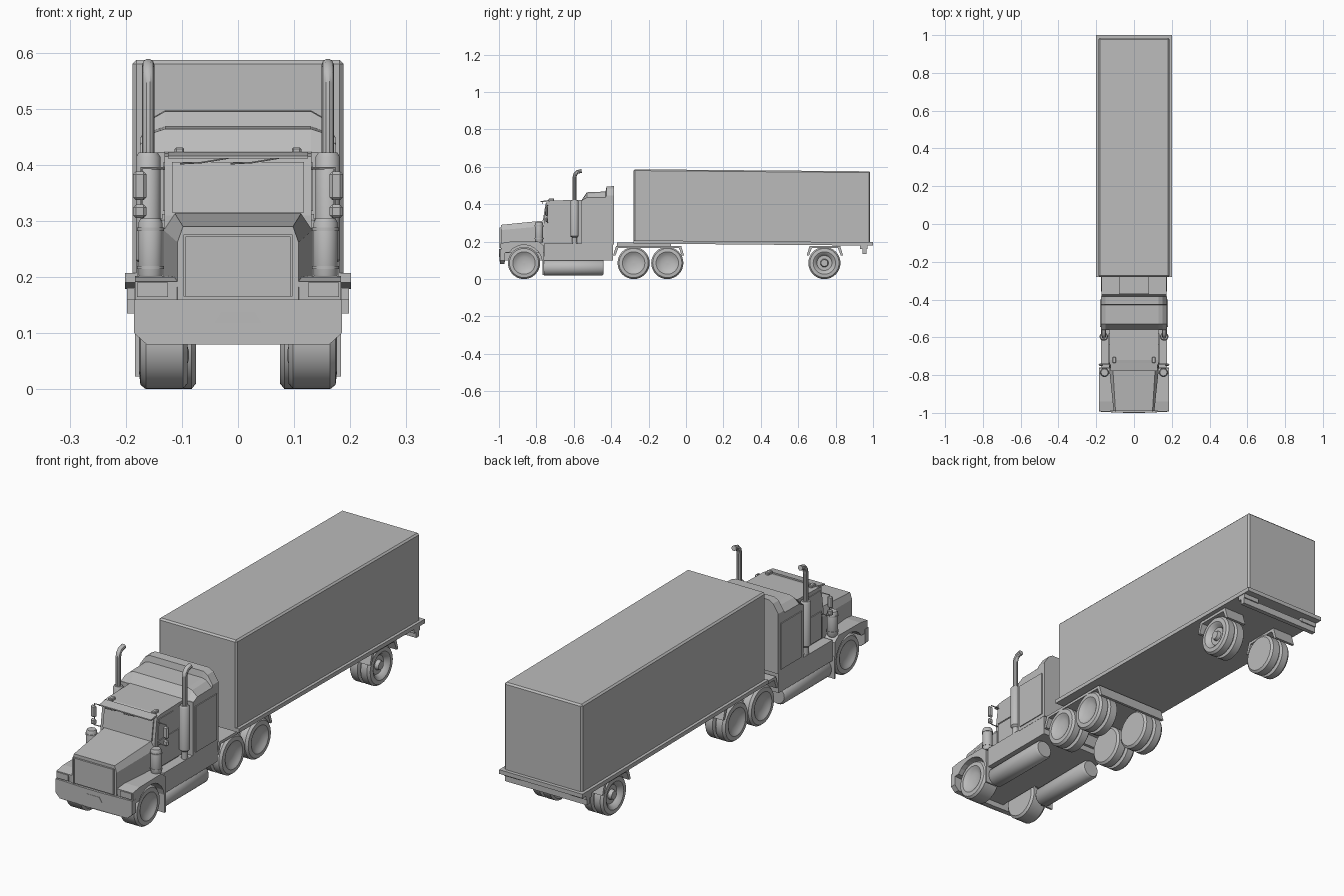
import bpy, bmesh, math
from mathutils import Vector

cube = bpy.data.objects.get("Cube")
if cube:
    bpy.data.objects.remove(cube)

grey = bpy.data.materials.new("plain_grey")
grey.use_nodes = True
COLOUR = (0.5, 0.5, 0.5, 1)
grey.diffuse_color = COLOUR
grey.node_tree.nodes["Principled BSDF"].inputs["Base Color"].default_value = COLOUR
SIDES = (("left", 1), ("right", -1))


def add_object(name, bm, smooth=False, bevel=0):
    bmesh.ops.recalc_face_normals(bm, faces=bm.faces)
    mesh = bpy.data.meshes.new(name)
    bm.to_mesh(mesh)
    bm.free()
    mesh.materials.append(grey)
    obj = bpy.data.objects.new(name, mesh)
    bpy.context.collection.objects.link(obj)
    if bevel:
        mod = obj.modifiers.new("edge_bevel", "BEVEL")
        mod.width, mod.segments = bevel, 1
    if smooth:
        bpy.ops.object.select_all(action="DESELECT")
        obj.select_set(True)
        bpy.context.view_layer.objects.active = obj
        bpy.ops.object.shade_smooth_by_angle(angle=math.radians(35))
    return obj


def loft(name, sections, smooth=False, bevel=0):
    """Skin a row of equal-length point loops and cap both ends."""
    bm = bmesh.new()
    rings = [[bm.verts.new(p) for p in s] for s in sections]
    count = len(rings[0])
    for a, b in zip(rings, rings[1:]):
        for i in range(count):
            j = (i + 1) % count
            bm.faces.new((a[i], a[j], b[j], b[i]))
    bm.faces.new(rings[0])
    bm.faces.new(rings[-1])
    return add_object(name, bm, smooth, bevel)


def side_profile(name, x0, x1, points, bevel=0):
    """Extrude a (y, z) outline along x."""
    return loft(name, [[(x, y, z) for y, z in points] for x in (x0, x1)], bevel=bevel)


def box(name, x, y, z, bevel=0):
    outline = [(y[0], z[0]), (y[1], z[0]), (y[1], z[1]), (y[0], z[1])]
    return side_profile(name, x[0], x[1], outline, bevel)


def pair_box(name, x, y, z, bevel=0):
    for side, s in SIDES:
        box(f"{side}_{name}", (s * x[0], s * x[1]), y, z, bevel)


def lathe(name, centre, axis, profile, steps=32):
    """Turn (radius, height) points about an axis through centre."""
    axis = Vector(axis)
    u = axis.orthogonal().normalized()
    v = axis.cross(u)
    angles = [math.tau * i / steps for i in range(steps)]
    rings = [[Vector(centre) + axis * h + r * (u * math.cos(a) + v * math.sin(a))
              for a in angles] for r, h in profile]
    return loft(name, rings, smooth=True)


def tube(name, points, radius):
    """Round pipe along a path."""
    curve = bpy.data.curves.new(name, "CURVE")
    curve.dimensions = "3D"
    curve.bevel_depth, curve.bevel_resolution, curve.use_fill_caps = radius, 3, True
    spline = curve.splines.new("POLY")
    spline.points.add(len(points) - 1)
    for p, co in zip(spline.points, points):
        p.co = (*co, 1)
    helper = bpy.data.objects.new(name + "_path", curve)
    bpy.context.collection.objects.link(helper)
    bpy.context.view_layer.update()
    evaluated = helper.evaluated_get(bpy.context.evaluated_depsgraph_get())
    bm = bmesh.new()
    mesh = evaluated.to_mesh()
    bm.from_mesh(mesh)
    evaluated.to_mesh_clear()
    bpy.data.objects.remove(helper)
    return add_object(name, bm, smooth=True)


# Trailer: box falls slightly towards the back
side_profile("trailer_box", -0.188, 0.188,
             [(-0.28, 0.2), (0.985, 0.19), (0.985, 0.576), (-0.28, 0.587)], bevel=0.007)
side_profile("trailer_floor_rail", -0.201, 0.201,
             [(-0.28, 0.19), (1, 0.179), (1, 0.197), (-0.28, 0.207)])
box("trailer_rear_bar", (-0.198, 0.198), (0.945, 0.965), (0.135, 0.165))
pair_box("rear_bar_bracket", (0.12, 0.198), (0.93, 0.97), (0.16, 0.185))
box("fifth_wheel", (-0.08, 0.08), (-0.37, -0.08), (0.17, 0.195))

# Tractor deck and bent mudguards over the rear wheels
def guard(name, x0, x1, y0, y1):
    top, low, t, lean = 0.178, 0.125, 0.012, 0.016
    side_profile(name, x0, x1, [
        (y0, low), (y0 + lean, top), (y1 - lean, top), (y1, low),
        (y1 - t, low), (y1 - lean - t, top - t),
        (y0 + lean + t, top - t), (y0 + t, low)])

guard("tandem_deck", -0.172, 0.172, -0.39, -0.01)
for side, s in SIDES:
    guard(f"{side}_trailer_guard", s * 0.085, s * 0.185, 0.645, 0.84)

# Wheels: rounded tyre, dished face, flat inner side
def wheel(name, y, inner, outer, s, dual, hub):
    R = 0.086
    w = outer - inner
    tread = [(R - 0.01, 0), (R, 0.008)]
    if dual:
        tread += [(R, w * 0.42), (R - 0.014, w * 0.47),
                  (R - 0.014, w * 0.53), (R, w * 0.58)]
    face = [(R, w - 0.012), (R - 0.008, w - 0.002), (0.06, w), (0.05, w - 0.006)]
    if hub:
        face += [(0.04, w - 0.02), (0.022, w - 0.02), (0.018, w - 0.004), (0.001, w - 0.004)]
    else:
        face += [(0.032, w - 0.016), (0.001, w - 0.014)]
    lathe(name, (s * inner, y, R), (s, 0, 0), [(0.001, 0)] + tread + face)

for side, s in SIDES:
    wheel(f"{side}_front_wheel", -0.866, 0.09, 0.176, s, False, False)
    wheel(f"{side}_drive_wheel_front", -0.28, 0.075, 0.176, s, True, False)
    wheel(f"{side}_drive_wheel_rear", -0.1, 0.075, 0.176, s, True, False)
    wheel(f"{side}_trailer_wheel", 0.74, 0.075, 0.176, s, True, True)

# Bonnet, grille and bumper
def mirrored(y, half):
    return [(x, y, z) for x, z in half] + [(-x, y, z) for x, z in reversed(half)]

loft("bonnet", [mirrored(-0.99, [(0.108, 0.14), (0.108, 0.262), (0.098, 0.29)]),
                mirrored(-0.75, [(0.133, 0.14), (0.133, 0.284), (0.113, 0.314)])])
box("grille_panel", (-0.095, 0.095), (-0.995, -0.985), (0.165, 0.275))
pair_box("grille_frame", (0.093, 0.097), (-0.998, -0.985), (0.165, 0.276))
box("grille_top_frame", (-0.097, 0.097), (-0.998, -0.985), (0.272, 0.276))
bumper = [(0.04, 0.08), (0.163, 0.08), (0.185, 0.1), (0.185, 0.16), (0.04, 0.16)]
loft("bumper", [[(x, y + 0.08 * max(0, abs(x) - 0.1), z) for x, _, z in mirrored(0, bumper)]
                for y in (-1, -0.975)])
plate = [(0.043, 0.118), (0.03, 0.138)]
loft("bumper_step_plate", [mirrored(y, plate) for y in (-1.0, -0.996)])

# Front wings with wheel arch, headlights, mud flaps
arch = [(-0.866 + 0.097 * math.cos(a), 0.086 + 0.097 * math.sin(a))
        for a in [math.radians(d) for d in range(10, 150, 15)]]
for side, s in SIDES:
    side_profile(f"{side}_front_wing", s * 0.1, s * 0.184, arch + [
        (-0.985, 0.14), (-0.988, 0.192), (-0.94, 0.2), (-0.79, 0.202), (-0.762, 0.18), (-0.762, 0.1)])
pair_box("headlight", (0.125, 0.18), (-0.992, -0.98), (0.164, 0.19))
pair_box("mud_flap", (0.125, 0.184), (-0.768, -0.76), (0.023, 0.12))

# Cab, lower body and fuel tanks
box("lower_body", (-0.174, 0.174), (-0.76, -0.39), (0.1, 0.19))
box("front_chassis", (-0.085, 0.085), (-0.98, -0.76), (0.1, 0.15))
side_profile("cab", -0.131, 0.131, [
    (-0.76, 0.18), (-0.76, 0.31), (-0.745, 0.415), (-0.72, 0.42), (-0.55, 0.424), (-0.55, 0.18)])
side_profile("windscreen", -0.118, 0.118, [
    (-0.765, 0.315), (-0.751, 0.405), (-0.744, 0.405), (-0.757, 0.315)])
side_profile("sun_visor", -0.125, 0.125, [
    (-0.778, 0.411), (-0.778, 0.416), (-0.735, 0.423), (-0.735, 0.413)])
pair_box("roof_light", (0.096, 0.113), (-0.735, -0.705), (0.415, 0.431), 0.003)
pair_box("door_panel", (0.129, 0.135), (-0.742, -0.58), (0.195, 0.312))
for side, s in SIDES:
    side_profile(f"{side}_door_window", s * 0.129, s * 0.134, [
        (-0.742, 0.318), (-0.735, 0.404), (-0.637, 0.404), (-0.637, 0.318)])
    tube(f"{side}_wiper", [(x, -0.768, z) for x, z in
         ((-0.058 + s * 0.045, 0.402), (-0.02 + s * 0.045, 0.404), (0.028 + s * 0.045, 0.412))], 0.0015)
    lathe(f"{side}_fuel_tank", (s * 0.13, -0.765, 0.061), (0, 1, 0), [
        (0.001, 0), (0.036, 0), (0.043, 0.01), (0.043, 0.315), (0.036, 0.325), (0.001, 0.325)])

# Sleeper with sloped roof and raised back lip
box("sleeper", (-0.175, 0.175), (-0.56, -0.385), (0.185, 0.422))
roof = [(-0.56, 0.42), (-0.53, 0.464), (-0.43, 0.468), (-0.425, 0.495), (-0.385, 0.497), (-0.385, 0.42)]
loft("sleeper_roof", [[(x, y, 0.42 + (z - 0.42) * k) for y, z in roof] for x, k in
                      ((-0.175, 0.35), (-0.15, 0.85), (-0.13, 1), (0.13, 1), (0.15, 0.85), (0.175, 0.35))])
pair_box("sleeper_side_panel", (0.173, 0.179), (-0.545, -0.4), (0.2, 0.4))

# Exhausts, air cleaners and mirrors
for side, s in SIDES:
    x, y = s * 0.16, -0.596
    lathe(f"{side}_muffler", (x, y, 0), (0, 0, 1), [
        (0.001, 0.19), (0.013, 0.19), (0.013, 0.222), (0.022, 0.23),
        (0.022, 0.414), (0.017, 0.422), (0.001, 0.422)], 20)
    tube(f"{side}_exhaust_stack", [
        (x, y, 0.41), (x, y, 0.545), (x, y + 0.004, 0.561),
        (x, y + 0.015, 0.573), (x, y + 0.038, 0.578)], 0.011)
    tube(f"{side}_exhaust_elbow", [(x, y, 0.2), (x, y + 0.005, 0.188), (s * 0.12, y + 0.01, 0.18)], 0.012)
    lathe(f"{side}_air_cleaner", (s * 0.156, -0.786, 0), (0, 0, 1), [
        (0.001, 0.195), (0.018, 0.195), (0.022, 0.205), (0.022, 0.296), (0.018, 0.304), (0.001, 0.304)], 20)
    for z in (0.217, 0.285):
        lathe(f"{side}_air_cleaner_band", (s * 0.156, -0.786, z), (0, 0, 1), [
            (0.02, -0.003), (0.024, -0.003), (0.024, 0.003), (0.02, 0.003)], 20)
    tube(f"{side}_mirror_arm", [
        (s * 0.125, -0.74, 0.394), (s * 0.172, -0.742, 0.394),
        (s * 0.172, -0.742, 0.302), (s * 0.125, -0.74, 0.302)], 0.0025)
pair_box("main_mirror", (0.163, 0.187), (-0.752, -0.738), (0.337, 0.388), 0.005)
pair_box("small_mirror", (0.163, 0.187), (-0.752, -0.738), (0.305, 0.329), 0.005)
